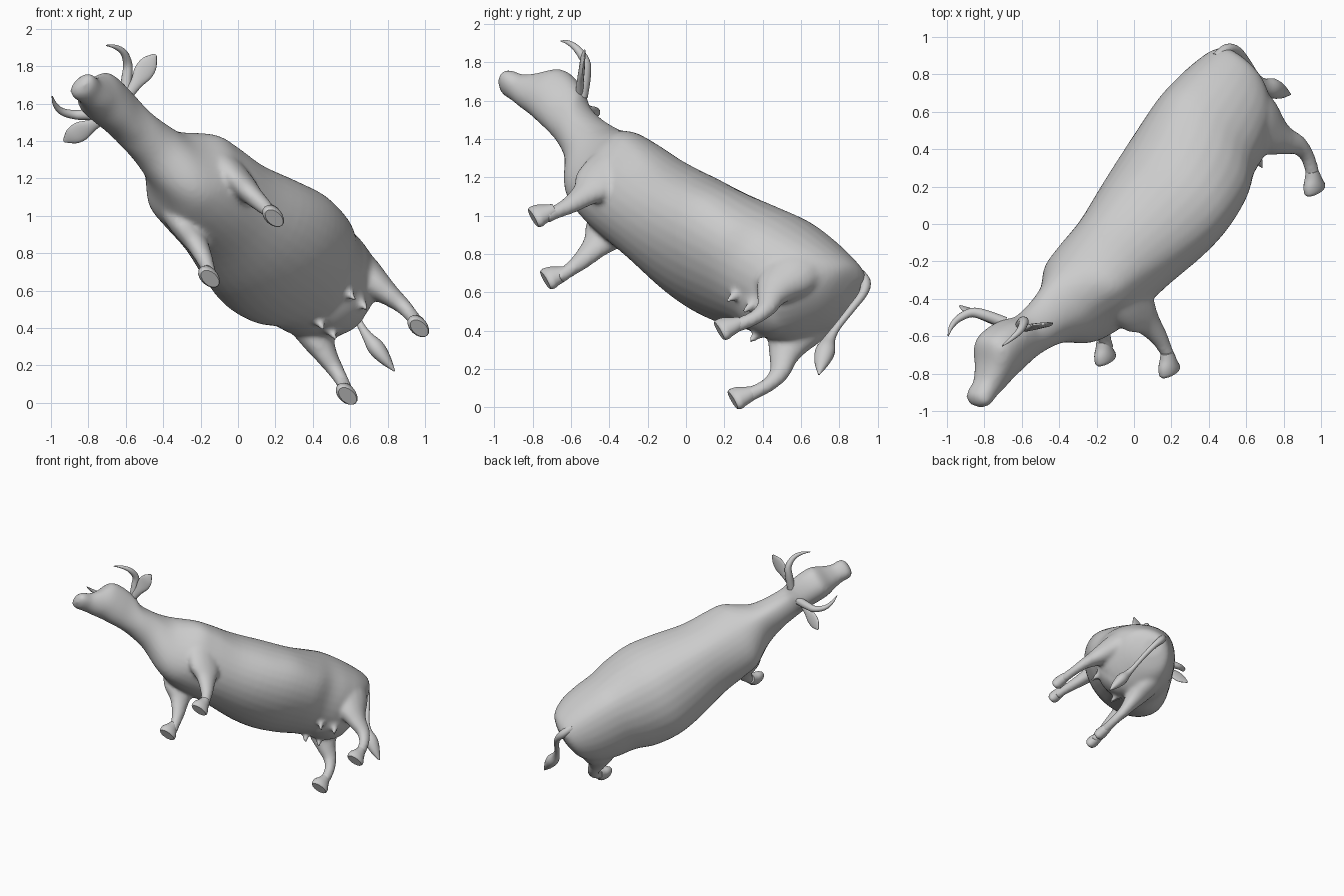
import bpy, bmesh, math
from mathutils import Vector, Matrix

if "Cube" in bpy.data.objects:
    bpy.data.objects.remove(bpy.data.objects["Cube"])

# Animal frame: X forward, Y left, Z up; then tilted into the final pose
fwd = Vector((-0.546, -0.715, 0.437)).normalized()
left = Vector((0.715, -0.141, 0.685))
left = (left - fwd * left.dot(fwd)).normalized()
up = fwd.cross(left)
POSE = Matrix((fwd, left, up)).transposed().to_4x4()
POSE.translation = (0, 0, 1)


def dense(rows, n=4):
    """Catmull-Rom resampling of rows of numbers."""
    out = []
    for i in range(len(rows) - 1):
        a, b = rows[max(i - 1, 0)], rows[i]
        c, d = rows[i + 1], rows[min(i + 2, len(rows) - 1)]
        for k in range(n):
            t = k / n
            out.append([0.5 * (2 * q + (r - p) * t + (2 * p - 5 * q + 4 * r - s) * t * t
                               + (3 * q - p - 3 * r + s) * t ** 3)
                        for p, q, r, s in zip(a, b, c, d)])
    return out + [list(rows[-1])]


def loft(bm, rings):
    loops = [[bm.verts.new(p) for p in ring] for ring in rings]
    n = len(loops[0])
    for a, b in zip(loops, loops[1:]):
        for i in range(n):
            bm.faces.new((a[i], a[(i + 1) % n], b[(i + 1) % n], b[i]))
    bm.faces.new(loops[0][::-1])
    bm.faces.new(loops[-1])


def tube(bm, rows, ref, side=1, sides=16, n=4):
    """Rows are x, y, z, radius along ref, radius across; side -1 mirrors."""
    rows = dense(rows, n)
    pts = [Vector(r[:3]) for r in rows]
    ref, rings = Vector(ref), []
    for i, r in enumerate(rows):
        t = (pts[min(i + 1, len(pts) - 1)] - pts[max(i - 1, 0)]).normalized()
        u = (ref - t * ref.dot(t)).normalized()
        v = t.cross(u)
        ring = []
        for k in range(sides):
            a = 2 * math.pi * k / sides
            p = pts[i] + u * math.cos(a) * max(r[3], .002) + v * math.sin(a) * max(r[4], .002)
            ring.append((p.x, p.y * side, p.z))
        rings.append(ring)
    loft(bm, rings)


def finish(bm, name, angle=60):
    bmesh.ops.recalc_face_normals(bm, faces=bm.faces)
    me = bpy.data.meshes.new(name)
    bm.to_mesh(me)
    bm.free()
    me.transform(POSE)
    ob = bpy.data.objects.new(name, me)
    bpy.context.collection.objects.link(ob)
    bpy.ops.object.select_all(action='DESELECT')
    ob.select_set(True)
    bpy.context.view_layer.objects.active = ob
    bpy.ops.object.shade_smooth_by_angle(angle=math.radians(angle))
    return ob


# Trunk, neck and head: x, top, bottom, half width, height of widest point
trunk = [
    (-1.10, .22, .05, .07, .14), (-1.06, .26, -.09, .19, .08), (-.95, .29, -.28, .275, 0),
    (-.80, .315, -.33, .315, -.03), (-.65, .325, -.34, .335, -.05), (-.50, .295, -.36, .38, -.10),
    (-.30, .25, -.385, .40, -.10), (-.10, .245, -.38, .37, -.10), (.15, .235, -.35, .31, -.06),
    (.35, .235, -.33, .29, 0), (.48, .23, -.31, .27, .03), (.59, .225, -.28, .20, .03),
    (.68, .22, -.22, .155, .02), (.80, .22, -.09, .13, .07), (.92, .245, -.02, .12, .11),
    (1.02, .30, .01, .122, .19), (1.12, .335, .03, .128, .22), (1.20, .33, .045, .125, .22),
    (1.28, .25, .05, .098, .17), (1.35, .20, .06, .078, .13), (1.41, .185, .065, .080, .12),
    (1.445, .17, .08, .07, .12), (1.465, .135, .10, .03, .12)]
bm = bmesh.new()
rings = []
for x, top, bot, w, mid in dense(trunk):
    ring = []
    for k in range(32):
        c, s = math.cos(k * math.pi / 16), math.sin(k * math.pi / 16)
        e = 1.0 if s <= 0 else 1.15 if x < .95 else .85
        h = top - mid if s > 0 else mid - bot
        ring.append((x, w * math.copysign(abs(c) ** e, c), mid + h * math.copysign(abs(s) ** e, s)))
    rings.append(ring)
loft(bm, rings)

# Udder swelling
bmesh.ops.create_uvsphere(bm, u_segments=20, v_segments=12, radius=1,
                          matrix=Matrix.Translation((-.78, 0, -.24)) @ Matrix.Diagonal((.19, .18, .11, 1)))

front_leg = [(.43, .16, .05, .12, .08), (.42, .18, -.12, .13, .08), (.395, .19, -.24, .125, .07),
             (.385, .20, -.33, .078, .055), (.385, .215, -.44, .052, .044), (.40, .228, -.53, .038, .036),
             (.415, .235, -.59, .04, .04)]
hind_leg = [(-.85, .17, .08, .16, .10), (-.88, .19, -.08, .16, .11), (-.905, .215, -.20, .12, .085),
            (-.945, .235, -.29, .078, .06), (-.99, .25, -.37, .055, .045), (-.995, .258, -.47, .04, .037),
            (-.955, .265, -.58, .04, .038)]
teat = [(0, .11, -.27, .035, .035), (0, .113, -.33, .026, .026), (0, .116, -.385, .012, .012)]
for s in (1, -1):
    tube(bm, front_leg, (1, 0, 0), s)
    tube(bm, hind_leg, (1, 0, 0), s)
    for x in (-.69, -.81):
        tube(bm, [(x + r[0],) + r[1:] for r in teat], (1, 0, 0), s)

# Blend trunk and legs into one smooth skin
body = finish(bm, "cow_body")
re = body.modifiers.new("blend", 'REMESH')
re.mode = 'VOXEL'
re.voxel_size = .014
re.use_smooth_shade = True
sm = body.modifiers.new("soften", 'SMOOTH')
sm.factor = .5
sm.iterations = 9

hoof = [(-.012, 0, -.53, .034, .034), (.005, 0, -.565, .048, .041), (.025, 0, -.60, .066, .046),
        (.035, 0, -.625, .070, .044), (.04, 0, -.638, .062, .036)]
horn = [(.99, .06, .25, .032, .032), (1.02, .14, .325, .029, .029), (1.05, .195, .365, .025, .025),
        (1.12, .23, .382, .019, .019), (1.19, .225, .39, .012, .012), (1.25, .20, .39, .003, .003)]
ear = [(1.0, .08, .245, .025, .02), (1.0, .16, .27, .032, .018), (1.0, .23, .295, .052, .015),
       (1.0, .29, .315, .044, .012), (.995, .34, .333, .008, .004)]
for s, word in ((1, "left"), (-1, "right")):
    for x, y, z, part in ((.42, .238, 0, "front"), (-.955, .266, -.012, "hind")):
        bm = bmesh.new()
        tube(bm, [(r[0] + x, r[1] + y, r[2] + z) + r[3:] for r in hoof], (1, 0, 0), s)
        finish(bm, f"{part}_hoof_{word}", 50)
    bm = bmesh.new()
    tube(bm, horn, (0, 0, 1), s)
    finish(bm, f"horn_{word}")
    bm = bmesh.new()
    tube(bm, ear, (.69, 0, .71), s)
    finish(bm, f"ear_{word}")

# Tail with its tuft
bm = bmesh.new()
tube(bm, [(-1.0, 0, .25, .03, .03), (-1.09, 0, .225, .03, .03), (-1.14, 0, .16, .023, .023),
          (-1.16, -.01, .05, .02, .02), (-1.175, -.03, -.08, .019, .019), (-1.195, -.04, -.16, .03, .028),
          (-1.23, -.045, -.23, .052, .045), (-1.27, -.05, -.30, .04, .033), (-1.315, -.055, -.37, .004, .004)],
     (1, 0, 0))
finish(bm, "tail")
